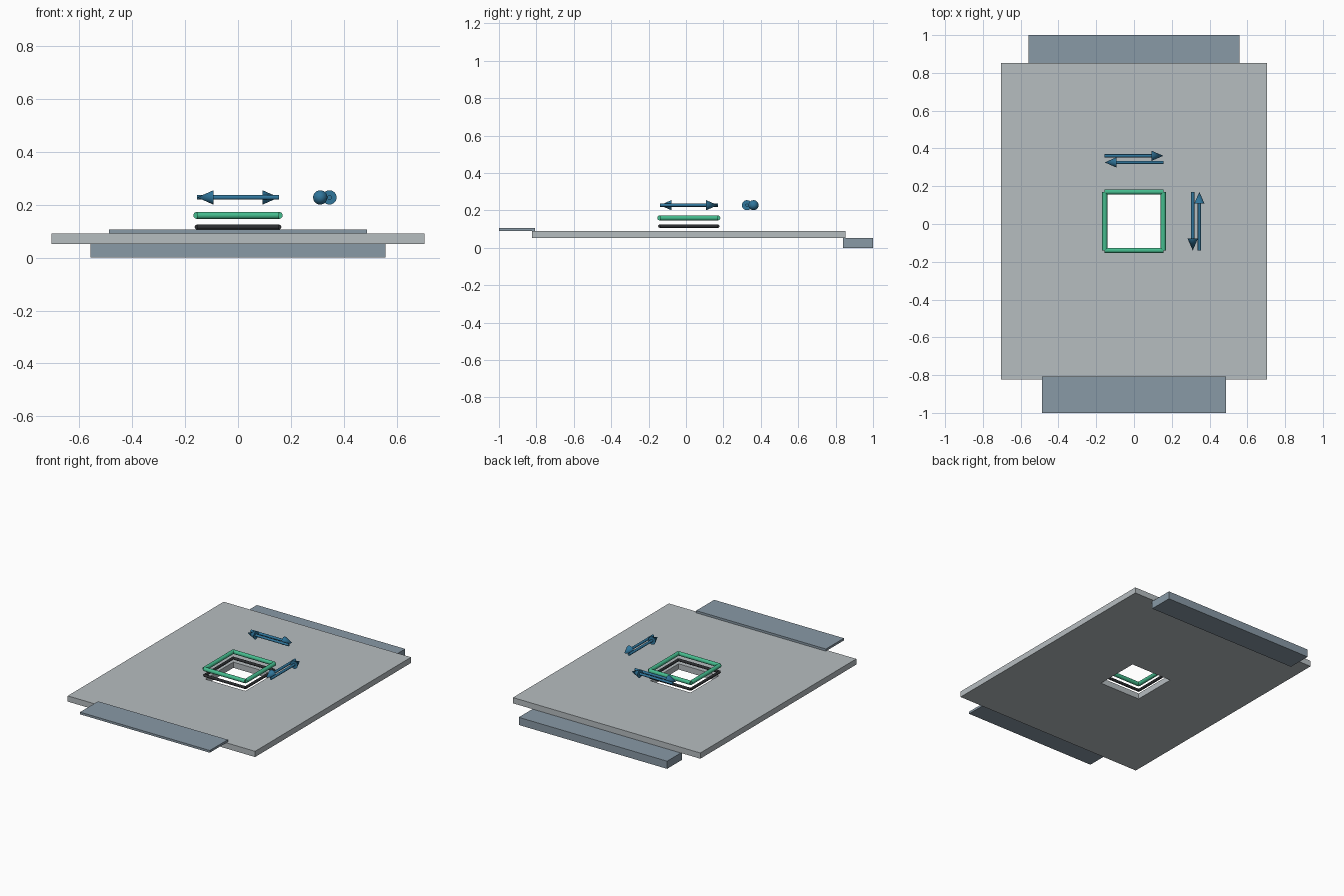
import bpy, bmesh
from math import radians
from mathutils import Vector

if "Cube" in bpy.data.objects:
    bpy.data.objects.remove(bpy.data.objects["Cube"], do_unlink=True)

CY = 0.015      # centre of plate, opening and frames along y
HALF = 0.155    # half the spacing of the frame bars
CORNERS = [(-1, -1), (1, -1), (1, 1), (-1, 1)]


def material(name, rgb):
    mat = bpy.data.materials.new(name)
    mat.use_nodes = True
    color = (*rgb, 1)
    mat.diffuse_color = color
    mat.node_tree.nodes["Principled BSDF"].inputs["Base Color"].default_value = color
    return mat


pale_grey = material("pale grey", (0.47, 0.51, 0.53))
slate = material("slate grey", (0.25, 0.32, 0.38))
green = material("green", (0.06, 0.50, 0.27))
black = material("black", (0.025, 0.027, 0.03))
blue = material("blue", (0.03, 0.18, 0.33))


def finish(name, bm, mat, smooth=False):
    bmesh.ops.recalc_face_normals(bm, faces=bm.faces)
    mesh = bpy.data.meshes.new(name)
    bm.to_mesh(mesh)
    bm.free()
    mesh.materials.append(mat)
    obj = bpy.data.objects.new(name, mesh)
    bpy.context.collection.objects.link(obj)
    if smooth:
        bpy.ops.object.select_all(action="DESELECT")
        obj.select_set(True)
        bpy.context.view_layer.objects.active = obj
        bpy.ops.object.shade_smooth_by_angle(angle=radians(40))


def box(name, low, high, mat):
    bm = bmesh.new()
    bmesh.ops.create_cube(bm, size=1)
    low, high = Vector(low), Vector(high)
    bmesh.ops.scale(bm, vec=high - low, verts=bm.verts)
    bmesh.ops.translate(bm, vec=(low + high) / 2, verts=bm.verts)
    finish(name, bm, mat)


def add_rod(bm, start, end, r1, r2):
    """Capped cylinder or cone between two points."""
    start, end = Vector(start), Vector(end)
    axis = end - start
    turn = axis.to_track_quat("Z", "Y").to_matrix().to_4x4()
    turn.translation = (start + end) / 2
    bmesh.ops.create_cone(bm, cap_ends=True, segments=24, radius1=r1, radius2=r2,
                          depth=axis.length, matrix=turn)


def frame(name, z, radius, mat):
    """Square frame of four round bars."""
    bm = bmesh.new()
    points = [Vector((sx * HALF, CY + sy * HALF, z)) for sx, sy in CORNERS]
    for i in range(4):
        add_rod(bm, points[i], points[(i + 1) % 4], radius, radius)
    finish(name, bm, mat, True)


def arrow(name, start, direction):
    """Thin shaft with a cone head."""
    bm = bmesh.new()
    start, direction = Vector(start), Vector(direction)
    neck = start + direction * 0.248
    add_rod(bm, start, neck, 0.0085, 0.0085)
    add_rod(bm, neck, start + direction * 0.31, 0.027, 0)
    finish(name, bm, blue, True)


# Base plate with a square opening
bm = bmesh.new()
rings = []
for hx, hy, z in [(0.705, 0.838, 0.052), (0.705, 0.838, 0.091),
                  (0.151, 0.151, 0.091), (0.151, 0.151, 0.052)]:
    rings.append([bm.verts.new((sx * hx, CY + sy * hy, z)) for sx, sy in CORNERS])
for k in range(4):
    a, b = rings[k], rings[(k + 1) % 4]
    for i in range(4):
        j = (i + 1) % 4
        bm.faces.new((a[i], a[j], b[j], b[i]))
finish("base_plate", bm, pale_grey)

# End slabs: thick one under the back edge, thin one over the front edge
box("back_slab", (-0.558, 0.84, 0), (0.558, 1, 0.052), slate)
box("front_slab", (-0.488, -1, 0.091), (0.488, -0.807, 0.106), slate)

# Stacked frames above the opening
frame("lower_frame", 0.116, 0.009, black)
frame("upper_frame", 0.16, 0.0135, green)

# Opposed arrow pairs behind and beside the frames
Z = 0.228
arrow("back_arrow_to_left", (-HALF, 0.361, Z), (1, 0, 0))
arrow("back_arrow_to_right", (HALF, 0.326, Z), (-1, 0, 0))
arrow("side_arrow_to_front", (0.311, CY + HALF, Z), (0, -1, 0))
arrow("side_arrow_to_back", (0.346, CY - HALF, Z), (0, 1, 0))
